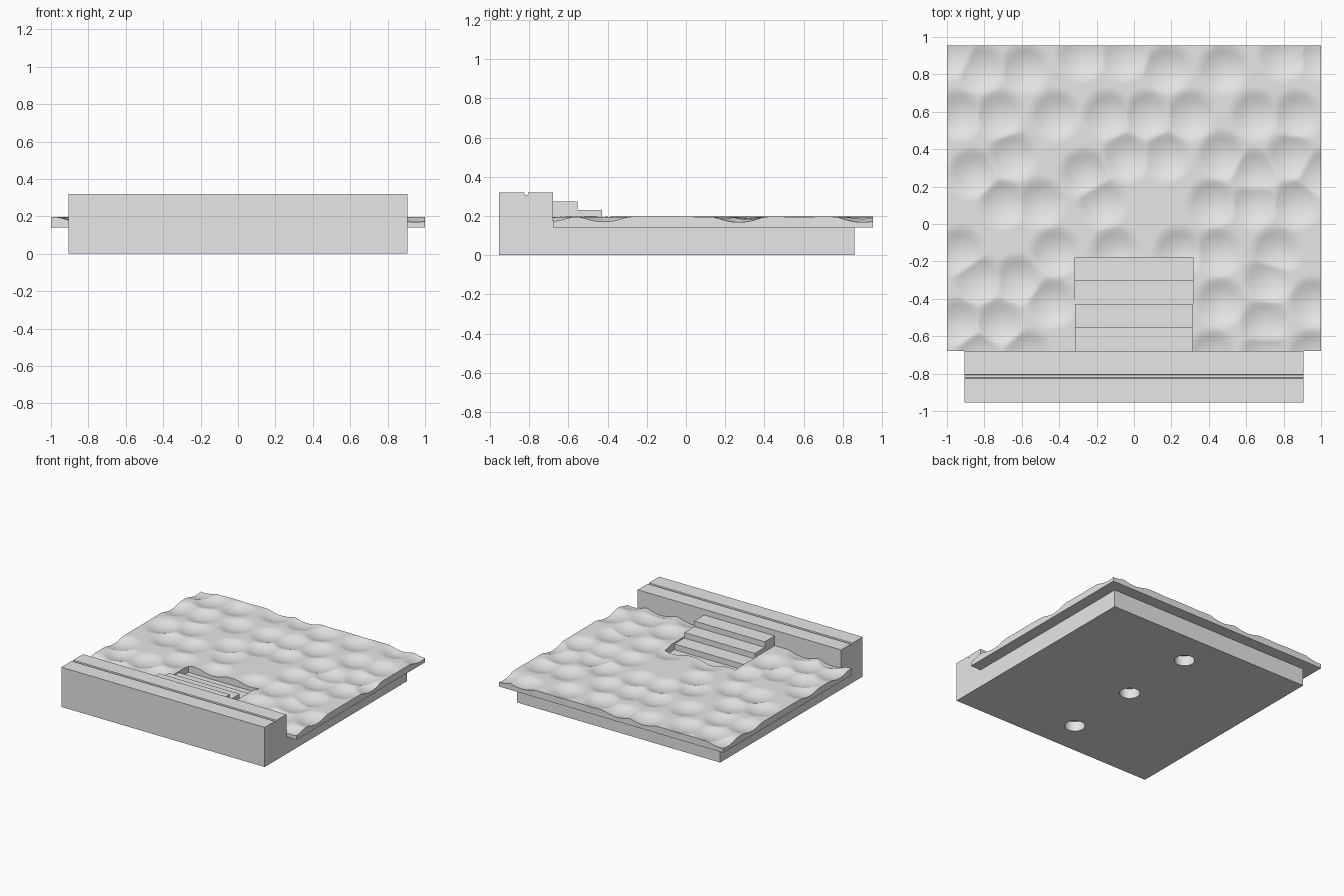
import bpy, bmesh, math

cube = bpy.data.objects.get("Cube")
if cube:
    bpy.data.objects.remove(cube, do_unlink=True)

stone = bpy.data.materials.new("light_grey")
stone.use_nodes = True
stone.diffuse_color = (0.8, 0.8, 0.8, 1)
stone.node_tree.nodes["Principled BSDF"].inputs["Base Color"].default_value = (0.8, 0.8, 0.8, 1)


def finish(bm, name):
    """Turn a bmesh into a named object."""
    bmesh.ops.recalc_face_normals(bm, faces=bm.faces[:])
    mesh = bpy.data.meshes.new(name)
    bm.to_mesh(mesh)
    bm.free()
    mesh.materials.append(stone)
    obj = bpy.data.objects.new(name, mesh)
    bpy.context.collection.objects.link(obj)
    return obj


def side_profile(name, points, half_width):
    """Extrude a (y, z) outline across the model."""
    bm = bmesh.new()
    face = bm.faces.new([bm.verts.new((-half_width, y, z)) for y, z in points])
    new = bmesh.ops.extrude_face_region(bm, geom=[face])["geom"]
    verts = [g for g in new if isinstance(g, bmesh.types.BMVert)]
    bmesh.ops.translate(bm, vec=(2 * half_width, 0, 0), verts=verts)
    return finish(bm, name)


def span(start, end, count):
    return [start + (end - start) * i / count for i in range(count)]


FLOOR, WALL_TOP = 0.14, 0.32
FRONT, WALL_BACK, BACK = -0.955, -0.68, 0.86
STEP_HALF, STEP_END = 0.315, -0.18

# Base slab and grooved front wall, in one outline
base = side_profile("base_and_wall", [
    (FRONT, 0), (BACK, 0), (BACK, FLOOR), (WALL_BACK, FLOOR), (WALL_BACK, WALL_TOP),
    (-0.805, WALL_TOP), (-0.808, 0.307), (-0.822, 0.307), (-0.825, WALL_TOP),
    (FRONT, WALL_TOP)], 0.907)

# Three round sockets in the underside
bm = bmesh.new()
for i in (-1, 0, 1):
    made = bmesh.ops.create_cone(bm, cap_ends=True, segments=48, radius1=0.075,
                                 radius2=0.075, depth=0.16)
    bmesh.ops.translate(bm, vec=(0, -0.05 + 0.63 * i, 0), verts=made["verts"])
cutter = finish(bm, "socket_cutter")
cutter.hide_render = True
cutter.hide_viewport = True
cut = base.modifiers.new("sockets", "BOOLEAN")
cut.operation = "DIFFERENCE"
cut.solver = "EXACT"
cut.object = cutter

# Stairs down from the wall
outline = [(WALL_BACK, FLOOR)]
for i in range(3):
    z = WALL_TOP - 0.045 * (i + 1)
    y = WALL_BACK + 0.126 * i
    outline += [(y, z), (y + 0.126, z)]
outline.append((outline[-1][0], FLOOR))
side_profile("stairs", outline, STEP_HALF)

# Centres of the shallow hollows in the ground, in hundredths, row by row
HOLLOWS = {
    90: (-97, -28, -5, 80, 100), 83: (-82, -58, 18, 48),
    58: (-94, -72, -42, -14, 7, 30, 65, 87), 36: (-65, -4, 17, 47, 84),
    27: (-86, -26, 64, 100), 11: (-70, -50, -17, 42, 64, 87),
    -15: (-93, -42, -10, 24, 45, 76), -30: (-83, -62, 72),
    -42: (-44, 46, 96), -53: (-94, -72, 70), -70: (-83, -57, 42, 70, 95),
}
bowls = [(x / 100, y / 100) for y, row in HOLLOWS.items() for x in row]


def ground_height(x, y):
    """Level ground with round hollows that meet in sharp ridges."""
    near = min((x - a) ** 2 + (y - b) ** 2 for a, b in bowls)
    bowl, level, soft = 0.168 + near / 0.55, 0.196, 0.012
    blend = max(soft - abs(bowl - level), 0) / soft
    return min(bowl, level) - blend * blend * soft / 4


# Hollowed ground, notched around the stairs
xs = (span(-1, -STEP_HALF, 56) + span(-STEP_HALF, STEP_HALF, 52)
      + span(STEP_HALF, 1, 56) + [1])
ys = span(WALL_BACK, STEP_END, 41) + span(STEP_END, 0.955, 93) + [0.955]
bm = bmesh.new()
grid = [[bm.verts.new((x, y, ground_height(x, y))) for x in xs] for y in ys]
for j in range(len(ys) - 1):
    for i in range(len(xs) - 1):
        mid_x = (xs[i] + xs[i + 1]) / 2
        mid_y = (ys[j] + ys[j + 1]) / 2
        if abs(mid_x) > STEP_HALF or mid_y > STEP_END:
            bm.faces.new((grid[j][i], grid[j][i + 1], grid[j + 1][i + 1], grid[j + 1][i]))
bmesh.ops.delete(bm, geom=[v for v in bm.verts if not v.link_faces], context="VERTS")
new = bmesh.ops.extrude_face_region(bm, geom=bm.faces[:], use_keep_orig=True)["geom"]
for part in new:
    if isinstance(part, bmesh.types.BMVert):
        part.co.z = FLOOR
ground = finish(bm, "hollowed_ground")

# Smooth the ground and sockets, keep sharp edges
for obj in (ground, base):
    bpy.ops.object.select_all(action="DESELECT")
    bpy.context.view_layer.objects.active = obj
    obj.select_set(True)
    bpy.ops.object.shade_smooth_by_angle(angle=math.radians(30))
